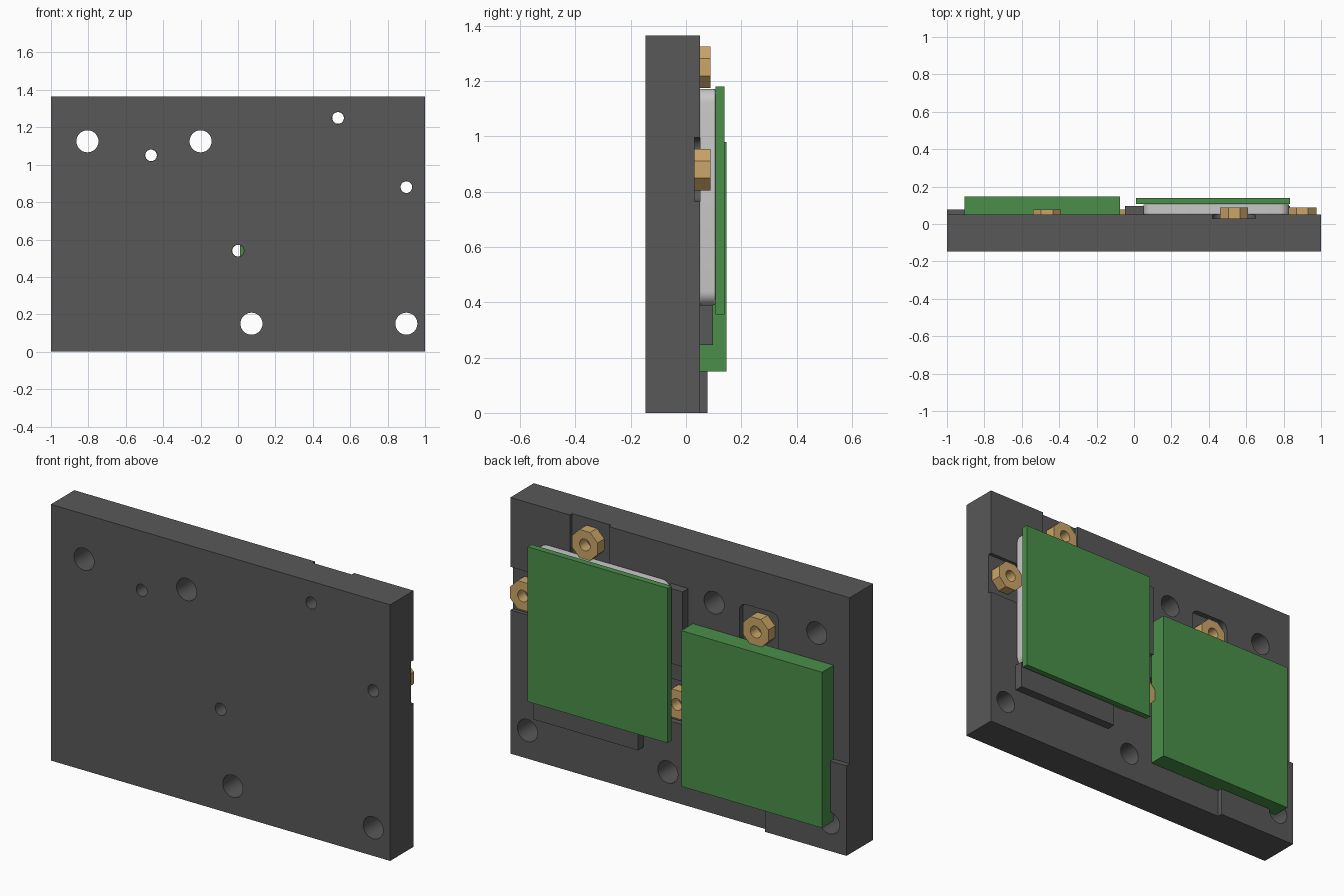
import bpy, bmesh, math

if "Cube" in bpy.data.objects:
    bpy.data.objects.remove(bpy.data.objects["Cube"])


def material(name, rgb):
    m = bpy.data.materials.new(name)
    m.diffuse_color = (*rgb, 1)
    m.use_nodes = True
    m.node_tree.nodes["Principled BSDF"].inputs["Base Color"].default_value = m.diffuse_color
    return m


DARK = material("dark grey", (0.098, 0.098, 0.098))
GREEN = material("board green", (0.068, 0.275, 0.068))
BRASS = material("brass", (0.60, 0.38, 0.14))
SILVER = material("silver", (0.58, 0.58, 0.58))


def prism(name, points, y0, y1, mat):
    """Extrude an x/z outline from y0 to y1."""
    bm = bmesh.new()
    face = bm.faces.new([bm.verts.new((x, y0, z)) for x, z in points])
    side = bmesh.ops.extrude_face_region(bm, geom=[face])["geom"]
    bmesh.ops.translate(bm, vec=(0, y1 - y0, 0),
                        verts=[v for v in side if isinstance(v, bmesh.types.BMVert)])
    bmesh.ops.recalc_face_normals(bm, faces=bm.faces)
    mesh = bpy.data.meshes.new(name)
    bm.to_mesh(mesh)
    bm.free()
    mesh.materials.append(mat)
    obj = bpy.data.objects.new(name, mesh)
    bpy.context.collection.objects.link(obj)
    return obj


def disc(x, z, r, n=32, turn=0.0):
    return [(x + r * math.cos(turn + 2 * math.pi * i / n),
             z + r * math.sin(turn + 2 * math.pi * i / n)) for i in range(n)]


def rect(x0, x1, z0, z1, r=0.0):
    """Rectangle outline, with rounded corners when r > 0."""
    if r == 0:
        return [(x0, z0), (x1, z0), (x1, z1), (x0, z1)]
    pts = []
    for k, (cx, cz) in enumerate([(x1 - r, z1 - r), (x0 + r, z1 - r),
                                  (x0 + r, z0 + r), (x1 - r, z0 + r)]):
        for i in range(7):
            a = math.pi / 2 * (k + i / 6)
            pts.append((cx + r * math.cos(a), cz + r * math.sin(a)))
    return pts


def activate(obj):
    bpy.ops.object.select_all(action="DESELECT")
    obj.select_set(True)
    bpy.context.view_layer.objects.active = obj


def cut(obj, outline, y0, y1):
    """Subtract an extruded outline from obj."""
    tool = prism("cutter", outline, y0, y1, obj.data.materials[0])
    mod = obj.modifiers.new("cut", "BOOLEAN")
    mod.operation, mod.solver, mod.object = "DIFFERENCE", "EXACT", tool
    activate(obj)
    bpy.ops.object.modifier_apply(modifier=mod.name)
    bpy.data.objects.remove(tool)


def smooth(obj):
    activate(obj)
    bpy.ops.object.shade_smooth_by_angle(angle=math.radians(30))


BACK = 0.05
NUTS = [(-0.465, 1.05, 0.020), (0, 0.54, 0.020), (0.535, 1.25, 0.030), (0.9, 0.88, 0.030)]
HOLES = [(-0.805, 1.125), (-0.2, 1.125), (0.072, 0.15), (0.9, 0.15)]

# Base plate with nut pockets, mounting holes and one blind hole
plate = prism("base_plate", rect(-1, 1, 0, 1.365), -0.147, BACK, DARK)
for x, z, floor in NUTS:
    x1 = 1.2 if x > 0.8 else x + 0.115      # pocket opens through the side edge
    z1 = 1.5 if z > 1.2 else z + 0.115      # pocket opens through the top edge
    cut(plate, rect(x - 0.115, x1, z - 0.115, z1, 0.04), floor, 0.2)
    cut(plate, disc(x, z, 0.032), -0.3, 0.2)
for x, z in HOLES:
    cut(plate, disc(x, z, 0.059), -0.3, 0.2)
cut(plate, disc(-0.9, 0.15, 0.059), -0.08, 0.2)
smooth(plate)

# Raised corner pad
pad = prism("corner_pad", rect(-1, -0.52, 0, 0.48), BACK, 0.077, DARK)
cut(pad, disc(-0.9, 0.15, 0.059), 0, 0.2)
smooth(pad)

# Locating rails around the silver module
prism("bottom_rail", rect(0.215, 0.835, 0.245, 0.39), BACK, 0.097, DARK)
prism("side_rail", rect(-0.048, 0.05, 0.76, 1.16), BACK, 0.097, DARK)

# Silver module with rounded corners, and the boards
module = prism("silver_module", rect(0.05, 0.828, 0.39, 1.172, 0.05), BACK, 0.107, SILVER)
bevel = module.modifiers.new("soft_edges", "BEVEL")
bevel.width, bevel.segments, bevel.limit_method = 0.006, 2, "ANGLE"
bevel.angle_limit = math.radians(50)
smooth(module)
prism("thin_board", rect(0.01, 0.835, 0.355, 1.18), 0.107, 0.14, GREEN)
prism("thick_board", rect(-0.905, -0.075, 0.15, 0.98), BACK, 0.147, GREEN)

# Eight-sided brass nuts
for x, z, floor in NUTS:
    nut = prism("nut", disc(x, z, 0.075 / math.cos(math.pi / 8), 8, math.pi / 8),
                floor, floor + 0.058, BRASS)
    cut(nut, disc(x, z, 0.031), -0.1, 0.2)
    smooth(nut)
